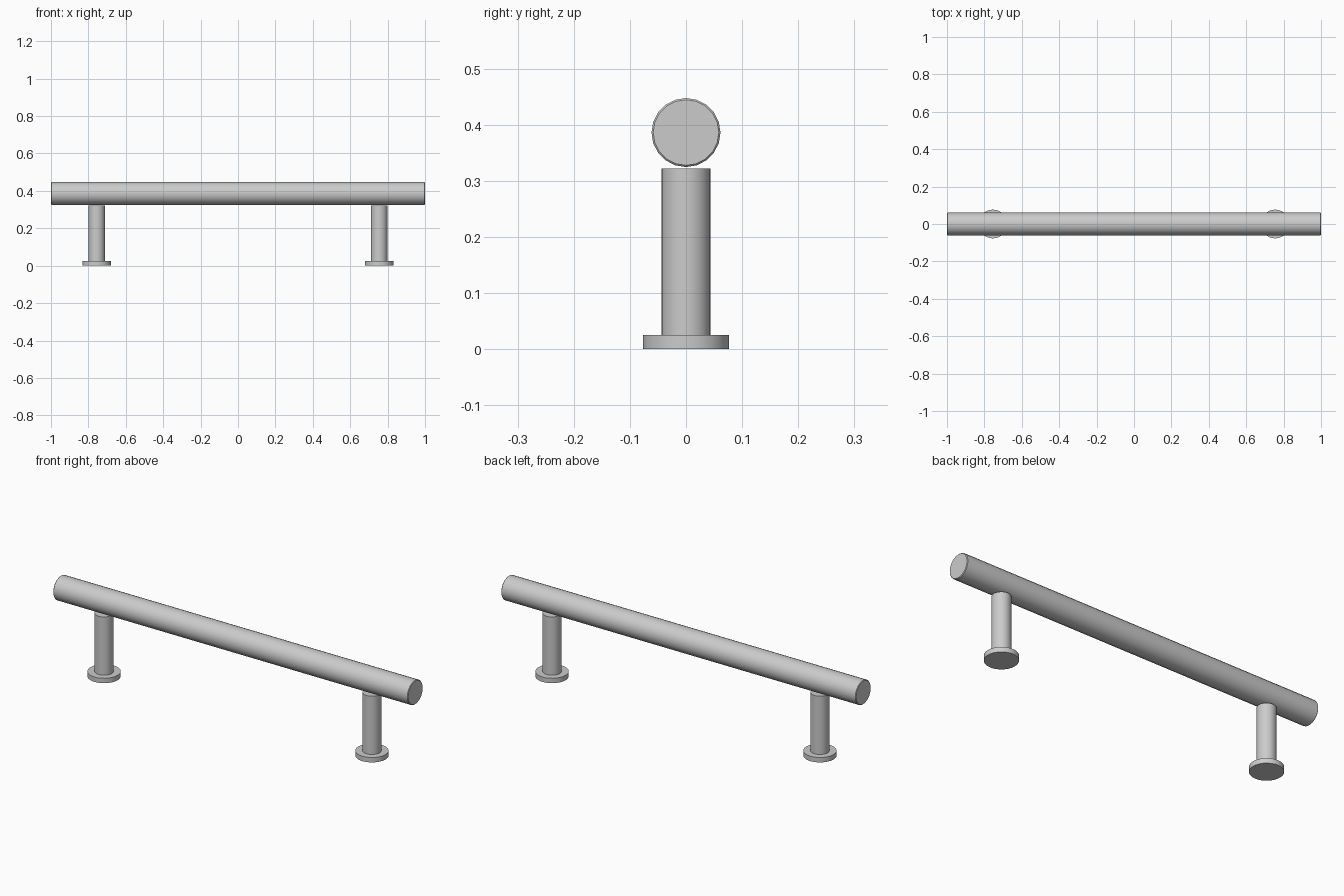
import bpy
from math import pi, radians

if "Cube" in bpy.data.objects:
    bpy.data.objects.remove(bpy.data.objects["Cube"], do_unlink=True)

# Brushed metal colour
metal = bpy.data.materials.new("brushed_metal")
metal.use_nodes = True
colour = (0.6, 0.6, 0.6, 1)
metal.diffuse_color = colour
metal.node_tree.nodes["Principled BSDF"].inputs["Base Color"].default_value = colour


def rod(name, radius, length, centre, sides, turn=0.0, bevel=0.0):
    """Closed cylinder, optionally laid along x, with softened rims."""
    bpy.ops.mesh.primitive_cylinder_add(
        vertices=sides, radius=radius, depth=length,
        location=centre, rotation=(0, turn, 0))
    obj = bpy.context.object
    obj.name = name
    obj.data.materials.append(metal)
    if bevel:
        mod = obj.modifiers.new("rim", "BEVEL")
        mod.width = bevel
        mod.segments = 1
        mod.limit_method = "ANGLE"
        mod.angle_limit = radians(60)
    bpy.ops.object.shade_smooth_by_angle(angle=radians(35))
    return obj


# Long grip bar
rod("grip_bar", 0.0615, 2.0, (0, 0, 0.386), 20, pi / 2, 0.003)

# Post and round foot on each side
for side, x in (("left", 0.755), ("right", -0.755)):
    rod(side + "_post", 0.044, 0.302, (x, 0, 0.171), 24)
    rod(side + "_foot", 0.077, 0.025, (x, 0, 0.0125), 28)
